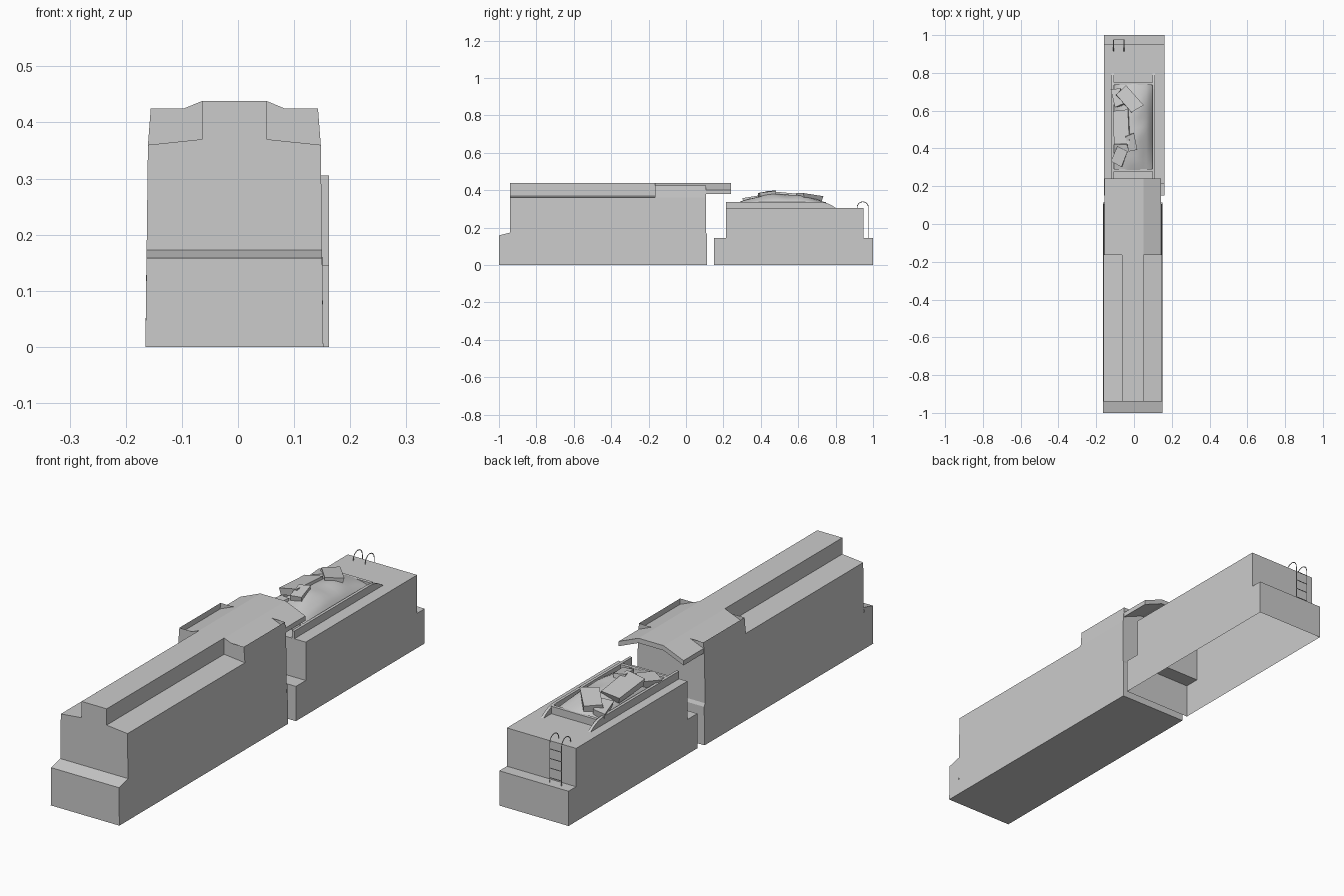
import bpy, bmesh, math, random
from mathutils import Vector, Matrix, noise

if "Cube" in bpy.data.objects:
    bpy.data.objects.remove(bpy.data.objects["Cube"])

random.seed(4)
CX = -0.0065          # engine centre line
TX = 0.0025           # tender centre line


def finish(name, bm):
    bmesh.ops.recalc_face_normals(bm, faces=bm.faces)
    me = bpy.data.meshes.new(name)
    bm.to_mesh(me)
    bm.free()
    ob = bpy.data.objects.new(name, me)
    bpy.context.collection.objects.link(ob)
    return ob


def loft(name, rings, cap_start=True, cap_end=True, skip=()):
    """Skin equal-length closed rings; skip lists ring sides left open."""
    bm = bmesh.new()
    vs = [[bm.verts.new(p) for p in r] for r in rings]
    n = len(rings[0])
    for a, b in zip(vs, vs[1:]):
        for i in range(n):
            if i not in skip:
                j = (i + 1) % n
                bm.faces.new((a[i], a[j], b[j], b[i]))
    if cap_start:
        bm.faces.new(vs[0])
    if cap_end:
        bm.faces.new(vs[-1])
    return finish(name, bm)


def half_section(y, half, cx=CX):
    """Mirror a right-hand (x, z) half profile into a full ring at y."""
    return [(cx + x, y, z) for x, z in half] + [(cx - x, y, z) for x, z in reversed(half)]


def side_prism(name, profile, x0, x1, skip=()):
    """Extrude a (y, z) profile across x."""
    return loft(name, [[(x, y, z) for y, z in profile] for x in (x0, x1)], skip=skip)


def box(name, x0, x1, y0, y1, z0, z1):
    return side_prism(name, [(y0, z0), (y1, z0), (y1, z1), (y0, z1)], x0, x1)


# Engine: long body with raised centre and side shelves
body = [(0.1585, 0), (0.154, 0.36), (0.058, 0.37), (0.058, 0.438)]
loft("engine_body", [half_section(y, body) for y in (-0.94, -0.165)], cap_end=False)

# Engine nose step and small rear lip
def step_ring(y, z):
    return half_section(y, [(0.1585, 0), (0.1565, z)])

loft("nose_step", [step_ring(-1, 0.158), step_ring(-0.94, 0.173)], cap_end=False)
loft("rear_lip", [step_ring(0.107, 0.173), step_ring(0.113, 0.16)], cap_start=False)

# Cab: open-topped shell, front wall only above the shelves
cab = [(0.1585, 0), (0.154, 0.36), (0.149, 0.425)]
loft("cab_shell", [half_section(y, cab) for y in (-0.165, 0.107)], cap_start=False, skip=(2,))
for side, s in (("left", -1), ("right", 1)):
    bm = bmesh.new()
    wall = [(0.154, 0.36), (0.149, 0.425), (0.09, 0.425), (0.058, 0.42), (0.058, 0.37)]
    bm.faces.new([bm.verts.new((CX + s * x, -0.165, z)) for x, z in wall])
    finish("cab_front_wall_" + side, bm)

# Cab roof: bent slab overhanging the rear
roof = [(0.15, 0.38), (0.15, 0.40), (0.058, 0.438)]
under = [(0.058, 0.418)]
ring = ([(x, z) for x, z in roof] + [(-x, z) for x, z in reversed(roof)]
        + [(-0.058, 0.418), (0.058, 0.418)])
loft("cab_roof", [[(CX + x, y, z) for x, z in ring] for y in (-0.165, 0.24)])

# Tender: stepped hull, open underneath
hull = [(0.15, 0), (0.15, 0.145), (0.215, 0.145), (0.215, 0.305),
        (0.95, 0.305), (0.95, 0.145), (1.0, 0.145), (1.0, 0)]
side_prism("tender_hull", hull, TX - 0.16, TX + 0.16, skip=(7,))

# Bunker boards with curved tails, and cross boards
curve = [(0.715 + 0.085 * t, 0.337 - 0.032 * t * t * (1.0 if t < 1 else 1))
         for t in (0, 0.25, 0.5, 0.75, 1)]
board = [(0.215, 0.303), (0.215, 0.337)] + curve
for side, x in (("left", -0.113), ("right", 0.104)):
    side_prism("bunker_board_" + side, board, x - 0.006, x + 0.006)
for end, y in (("front", 0.285), ("rear", 0.742)):
    box("bunker_board_" + end, -0.108, 0.099, y - 0.007, y + 0.007, 0.303, 0.336)

# Coal mound: uneven arched sheet
bm = bmesh.new()
nx, ny = 12, 18
grid = []
for j in range(ny + 1):
    v = j / ny
    row = []
    for i in range(nx + 1):
        u = i / nx
        arch = math.sin(math.pi * u) ** 0.6 * math.sin(math.pi * (0.08 + 0.84 * v)) ** 0.7
        x, y = -0.107 + 0.206 * u, 0.285 + 0.455 * v
        bump = 0.008 * noise.noise(Vector((x * 25, y * 12, 0)))
        row.append(bm.verts.new((x, y, 0.312 + 0.066 * arch + bump * arch)))
    grid.append(row)
for a, b in zip(grid, grid[1:]):
    for i in range(nx):
        bm.faces.new((a[i], a[i + 1], b[i + 1], b[i]))
mound = finish("coal_mound", bm)
for p in mound.data.polygons:
    p.use_smooth = True


# Coal lumps: jittered blocks on the left of the mound
def lump(name, loc, size, rot):
    bm = bmesh.new()
    bmesh.ops.create_cube(bm, size=1)
    for v in bm.verts:
        v.co = Vector([c * s * random.uniform(0.85, 1.1) for c, s in zip(v.co, size)])
    turn = (Matrix.Rotation(rot[2], 4, 'Z') @ Matrix.Rotation(rot[1], 4, 'Y')
            @ Matrix.Rotation(rot[0], 4, 'X'))
    bmesh.ops.transform(bm, matrix=Matrix.Translation(loc) @ turn, verts=bm.verts)
    finish(name, bm)

lump("coal_lump_1", (-0.025, 0.655, 0.362), (0.075, 0.135, 0.03), (-0.12, 0.05, 0.7))
lump("coal_lump_2", (-0.065, 0.51, 0.368), (0.08, 0.18, 0.03), (-0.08, -0.18, 0.03))
lump("coal_lump_3", (-0.075, 0.36, 0.345), (0.065, 0.09, 0.03), (0.15, -0.2, -0.4))
lump("coal_lump_4", (-0.085, 0.67, 0.345), (0.05, 0.09, 0.03), (-0.15, -0.25, 0.3))
lump("coal_lump_5", (-0.015, 0.43, 0.379), (0.05, 0.09, 0.025), (0.15, 0.05, 0.2))


# Rear ladder: hooked rails and rungs
def tube(name, pts, r=0.002):
    cu = bpy.data.curves.new(name, 'CURVE')
    cu.dimensions = '3D'
    cu.bevel_depth = r
    cu.bevel_resolution = 0
    sp = cu.splines.new('POLY')
    sp.points.add(len(pts) - 1)
    for p, c in zip(sp.points, pts):
        p.co = (*c, 1)
    ob = bpy.data.objects.new(name, cu)
    bpy.context.collection.objects.link(ob)

hook = [(0.945 - 0.03 * math.cos(math.pi * k / 8), 0.308 + 0.03 * math.sin(math.pi * k / 8))
        for k in range(9)]
path = [(0.915, 0.303)] + hook + [(0.975, 0.145)]
for side, x in (("left", -0.108), ("right", -0.053)):
    tube("ladder_rail_" + side, [(x, y, z) for y, z in path])
for k in range(4):
    z = 0.165 + 0.04 * k
    tube(f"ladder_rung_{k + 1}", [(-0.108, 0.975, z), (-0.053, 0.975, z)])
